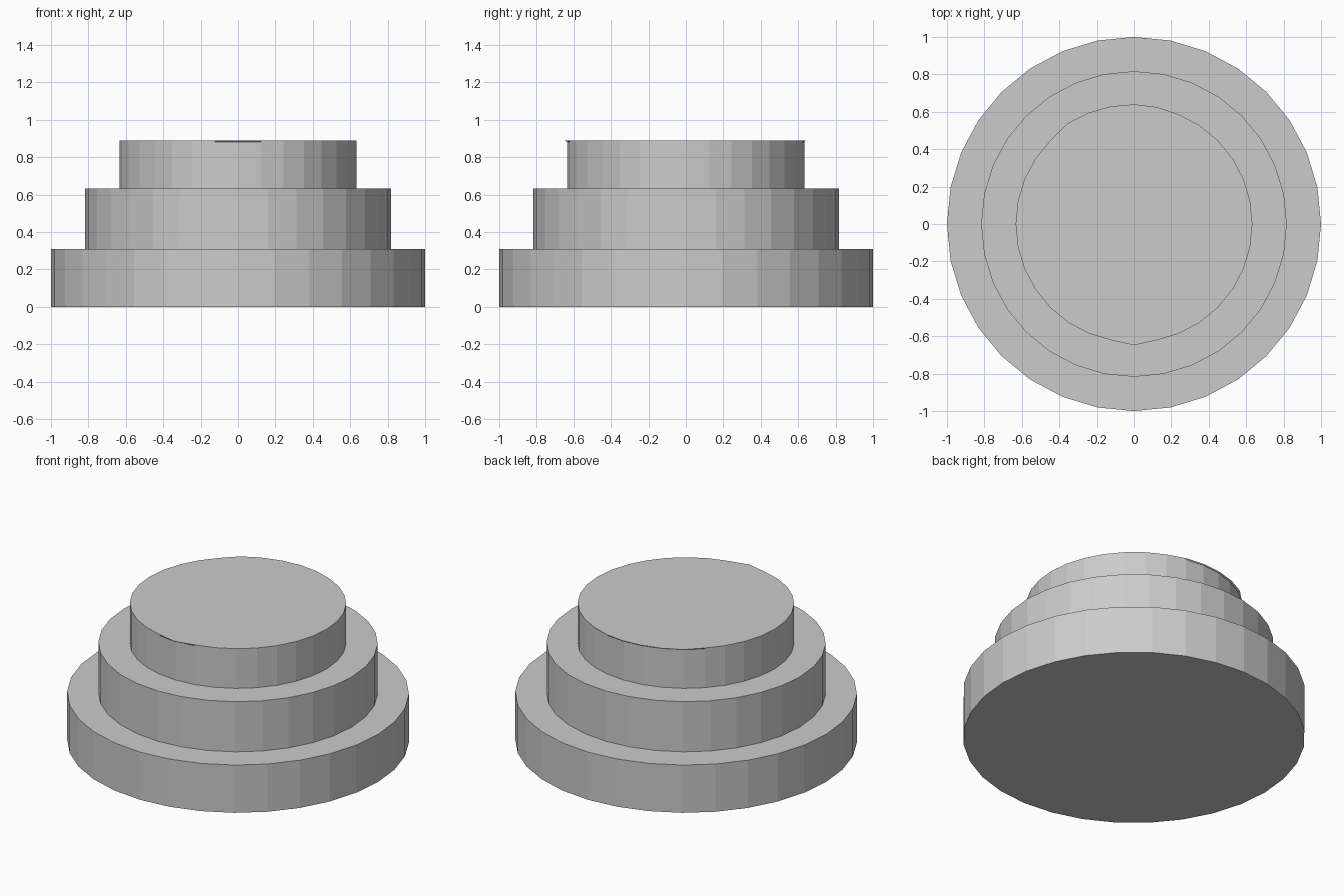
import bpy, bmesh
from math import sin, cos, pi

if "Cube" in bpy.data.objects:
    bpy.data.objects.remove(bpy.data.objects["Cube"])

SIDES = 32
# (radius, height) steps from the base up
PROFILE = [(1.0, 0.0), (1.0, 0.308), (0.817, 0.308), (0.817, 0.632),
           (0.633, 0.632), (0.633, 0.882), (0.633, 0.888)]
# slightly uneven lip on the topmost rim: vertex index -> outward shift
LIP = {7: 0.004, 8: 0.007, 9: 0.008, 10: 0.01, 11: 0.012, 24: 0.015}

bm = bmesh.new()
rings = []
for k, (r, z) in enumerate(PROFILE):
    top = k == len(PROFILE) - 1
    ring = []
    for i in range(SIDES):
        a = 2 * pi * i / SIDES
        rad = r + (LIP.get(i, 0) if top else 0)
        ring.append(bm.verts.new((rad * cos(a), rad * sin(a), z)))
    rings.append(ring)

# walls and ledges
for lo, hi in zip(rings, rings[1:]):
    for i in range(SIDES):
        j = (i + 1) % SIDES
        bm.faces.new((lo[i], lo[j], hi[j], hi[i]))

# bottom and top caps
bm.faces.new(rings[0][::-1])
bm.faces.new(rings[-1])
bmesh.ops.recalc_face_normals(bm, faces=bm.faces)

mesh = bpy.data.meshes.new("stepped_round_plinth")
bm.to_mesh(mesh)
bm.free()
plinth = bpy.data.objects.new("stepped_round_plinth", mesh)
bpy.context.collection.objects.link(plinth)
